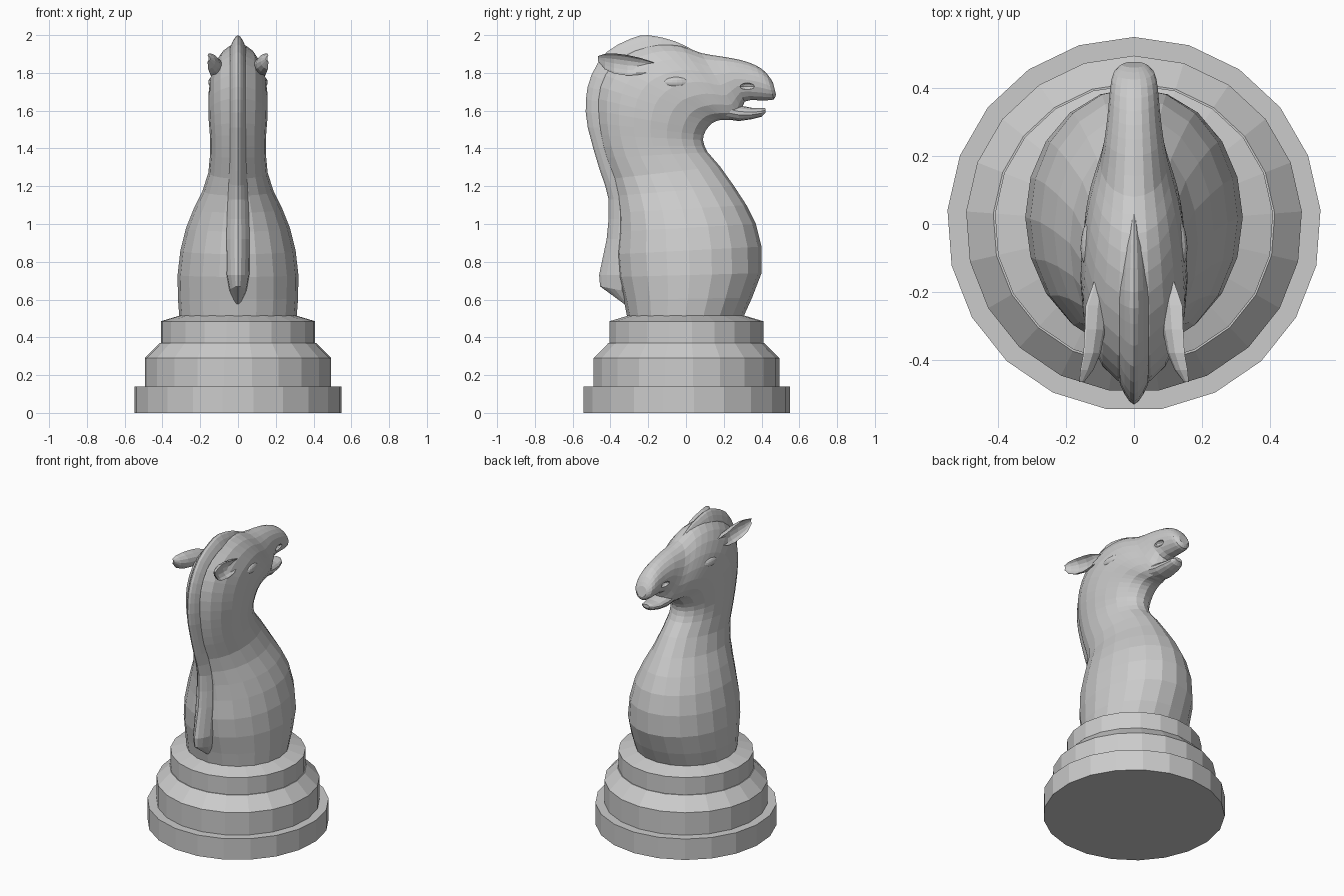
import bpy, bmesh, math
from mathutils import Vector

grey = bpy.data.materials.new("light grey")
grey.diffuse_color = (0.6, 0.6, 0.6, 1)


def make(name, rings):
    """Skin a list of closed rings of points and cap both ends."""
    bm = bmesh.new()
    vs = [[bm.verts.new(p) for p in r] for r in rings]
    n = len(vs[0])
    for a, b in zip(vs, vs[1:]):
        for i in range(n):
            j = (i + 1) % n
            bm.faces.new((a[i], a[j], b[j], b[i]))
    bm.faces.new(vs[0][::-1])
    bm.faces.new(vs[-1])
    bmesh.ops.recalc_face_normals(bm, faces=bm.faces)
    me = bpy.data.meshes.new(name)
    bm.to_mesh(me)
    bm.free()
    me.materials.append(grey)
    ob = bpy.data.objects.new(name, me)
    bpy.context.collection.objects.link(ob)
    return ob


def oval(sec, n, flare=0.0):
    """Ring between a back point and a front point in the y-z plane."""
    by, bz, fy, fz, w = sec
    pts = []
    for i in range(n):
        t = 2 * math.pi * i / n
        c, s = math.cos(t), math.sin(t)
        pts.append((w * s * (1 + flare * (0.7 - c)),
                    (by + fy) / 2 + (by - fy) / 2 * c,
                    (bz + fz) / 2 + (bz - fz) / 2 * c))
    return pts


def refine(secs, start):
    """Add a smooth in-between section after each one from start on."""
    out = list(secs[:start])
    for i in range(start, len(secs) - 1):
        p0, p1, p2 = secs[i - 1], secs[i], secs[i + 1]
        p3 = secs[min(i + 2, len(secs) - 1)]
        out.append(p1)
        out.append(tuple((9 * (b + c) - a - d) / 16 for a, b, c, d in zip(p0, p1, p2, p3)))
    return out + [secs[-1]]


# Stepped 21-sided base
profile = [(0.55, 0), (0.55, 0.14), (0.495, 0.14), (0.495, 0.29), (0.415, 0.37),
           (0.41, 0.37), (0.41, 0.485), (0.31, 0.515)]
make("base", [[(r * math.sin(2 * math.pi * i / 21), r * math.cos(2 * math.pi * i / 21), z)
               for i in range(21)] for r, z in profile])

# Neck and head: back y, back z, front y, front z, half width
body = [
    (-0.31, 0.50, 0.30, 0.50, 0.31), (-0.33, 0.60, 0.35, 0.61, 0.318),
    (-0.36, 0.72, 0.40, 0.74, 0.32), (-0.37, 0.84, 0.40, 0.88, 0.305),
    (-0.36, 0.96, 0.37, 1.00, 0.275), (-0.36, 1.06, 0.32, 1.10, 0.235),
    (-0.37, 1.15, 0.255, 1.20, 0.188), (-0.39, 1.24, 0.18, 1.305, 0.157),
    (-0.43, 1.35, 0.115, 1.38, 0.148), (-0.46, 1.47, 0.09, 1.445, 0.148),
    (-0.475, 1.60, 0.105, 1.495, 0.155), (-0.465, 1.73, 0.14, 1.535, 0.157),
    (-0.40, 1.85, 0.18, 1.55, 0.155), (-0.28, 1.925, 0.215, 1.55, 0.148),
    (-0.15, 1.955, 0.24, 1.55, 0.135), (-0.03, 1.945, 0.26, 1.55, 0.118),
    (0.08, 1.905, 0.285, 1.565, 0.10), (0.20, 1.885, 0.31, 1.648, 0.086),
    (0.29, 1.868, 0.38, 1.655, 0.076), (0.37, 1.84, 0.43, 1.655, 0.07),
    (0.425, 1.80, 0.465, 1.66, 0.06), (0.46, 1.75, 0.477, 1.685, 0.035)]
head = make("neck_and_head", [oval(s, 20) for s in refine(body, 8)])

# Lower jaw
jaw = [(0.16, 1.66, 0.17, 1.56, 0.08), (0.28, 1.628, 0.28, 1.545, 0.07),
       (0.35, 1.615, 0.35, 1.555, 0.06), (0.40, 1.615, 0.40, 1.568, 0.045),
       (0.42, 1.612, 0.42, 1.588, 0.025)]
make("lower_jaw", [oval(s, 14) for s in jaw])

# Mane ridge: outer y, outer z, inner y, inner z, half width
mane = [
    (-0.325, 0.575, -0.29, 0.56, 0.006), (-0.455, 0.67, -0.30, 0.64, 0.028),
    (-0.46, 0.73, -0.30, 0.73, 0.038), (-0.42, 0.92, -0.30, 0.92, 0.04),
    (-0.41, 1.13, -0.30, 1.13, 0.036), (-0.455, 1.28, -0.34, 1.31, 0.03),
    (-0.52, 1.51, -0.40, 1.51, 0.028), (-0.53, 1.66, -0.41, 1.64, 0.028),
    (-0.50, 1.79, -0.39, 1.74, 0.028), (-0.42, 1.91, -0.33, 1.82, 0.028),
    (-0.295, 1.98, -0.25, 1.86, 0.028), (-0.20, 2.0, -0.18, 1.87, 0.028),
    (-0.06, 1.968, -0.08, 1.88, 0.02), (0.03, 1.925, 0.0, 1.88, 0.008)]
make("mane", [oval(s, 12, 0.7) for s in refine(mane, 3)])

# Cupped ears pointing back: x, y, z, half thickness, half height
ear = [(0.10, -0.17, 1.835, 0.02, 0.02), (0.115, -0.24, 1.835, 0.036, 0.045),
       (0.12, -0.31, 1.84, 0.036, 0.056), (0.128, -0.38, 1.85, 0.03, 0.055),
       (0.142, -0.43, 1.86, 0.022, 0.042), (0.155, -0.465, 1.875, 0.008, 0.015)]


def ear_ring(side, x, y, z, th, h, cup):
    pts = []
    for i in range(14):
        t = 2 * math.pi * i / 14
        c = math.cos(t)
        dx = th * (1 - (1 + cup) * abs(c)) if c > 0 else th * (1 + 2 * c)
        pts.append((side * (x + dx), y, z + h * math.sin(t)))
    return pts


def ball(name, loc, size, n=16):
    bpy.ops.mesh.primitive_uv_sphere_add(segments=n, ring_count=n // 2, location=loc)
    ob = bpy.context.object
    ob.name = name
    ob.scale = size
    ob.data.materials.append(grey)
    return ob


for side, label in ((1, "right"), (-1, "left")):
    make(label + "_ear", [ear_ring(side, *s, cup) for s, cup in
                          zip(ear, (-0.6, 0.1, 0.4, 0.4, 0.3, 0.0))])
    # Almond-shaped eye
    eye = ball(label + "_eye", (side * 0.132, -0.05, 1.75), (0.024, 0.07, 0.03))
    eye.rotation_euler = (0, 0, side * 0.12)
    # Sunken nostril cut into the muzzle
    cutter = ball(label + "_nostril_cutter", (side * 0.077, 0.325, 1.728), (0.025, 0.04, 0.019), 12)
    cutter.hide_render = True
    cutter.hide_viewport = True
    cut = head.modifiers.new(label + " nostril", 'BOOLEAN')
    cut.operation = 'DIFFERENCE'
    cut.solver = 'EXACT'
    cut.object = cutter
